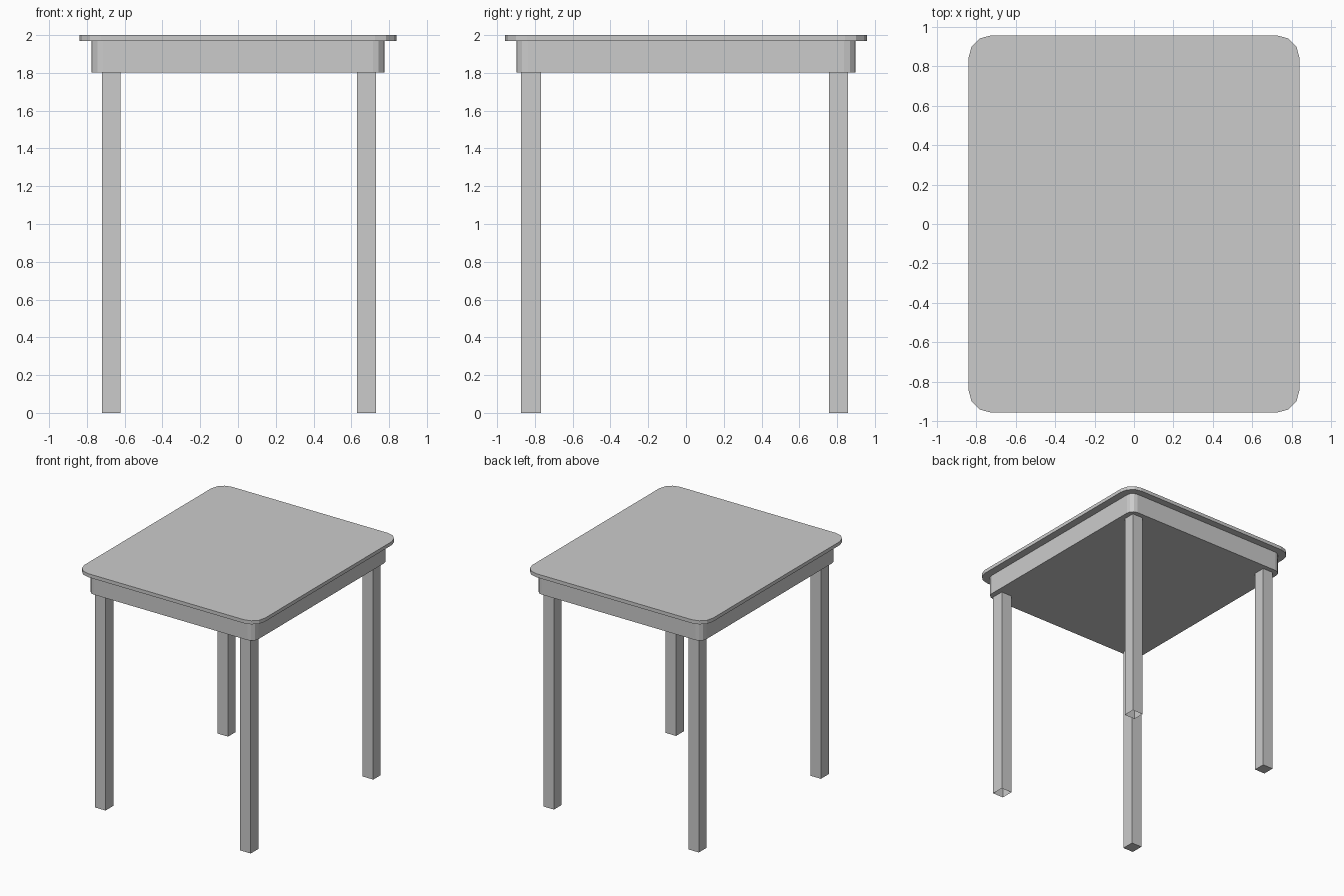
import bpy, bmesh
from math import sin, cos, pi

if "Cube" in bpy.data.objects:
    bpy.data.objects.remove(bpy.data.objects["Cube"])


def make_object(name, bm):
    bmesh.ops.recalc_face_normals(bm, faces=bm.faces)
    mesh = bpy.data.meshes.new(name)
    bm.to_mesh(mesh)
    bm.free()
    obj = bpy.data.objects.new(name, mesh)
    bpy.context.collection.objects.link(obj)
    return obj


def prism(name, outline, z0, z1, open_bottom=False):
    """Extrude a flat outline from z0 up to z1."""
    bm = bmesh.new()
    base = bm.faces.new([bm.verts.new((x, y, z0)) for x, y in outline])
    result = bmesh.ops.extrude_face_region(bm, geom=[base], use_keep_orig=True)
    for item in result["geom"]:
        if isinstance(item, bmesh.types.BMVert):
            item.co.z = z1
    if open_bottom:
        bmesh.ops.delete(bm, geom=[base], context='FACES_ONLY')
    return make_object(name, bm)


def rounded_rectangle(half_x, half_y, radius, segments=3):
    points = []
    for corner, (sx, sy) in enumerate([(1, 1), (-1, 1), (-1, -1), (1, -1)]):
        for i in range(segments + 1):
            a = (corner + i / segments) * pi / 2
            points.append((sx * (half_x - radius) + radius * cos(a),
                           sy * (half_y - radius) + radius * sin(a)))
    return points


# Thin overhanging top and the deep apron under it
prism("table_top", rounded_rectangle(0.84, 0.957, 0.115), 1.97, 2.0)
prism("apron", rounded_rectangle(0.775, 0.897, 0.06), 1.803, 1.97)

# Square legs; the right-hand pair has open, hollow feet
for side, x0, x1 in (("left", -0.72, -0.623), ("right", 0.63, 0.73)):
    for end, y0, y1 in (("front", -0.873, -0.767), ("back", 0.757, 0.857)):
        square = [(x0, y0), (x1, y0), (x1, y1), (x0, y1)]
        prism(f"{end}_{side}_leg", square, 0.0, 1.803, open_bottom=side == "right")
